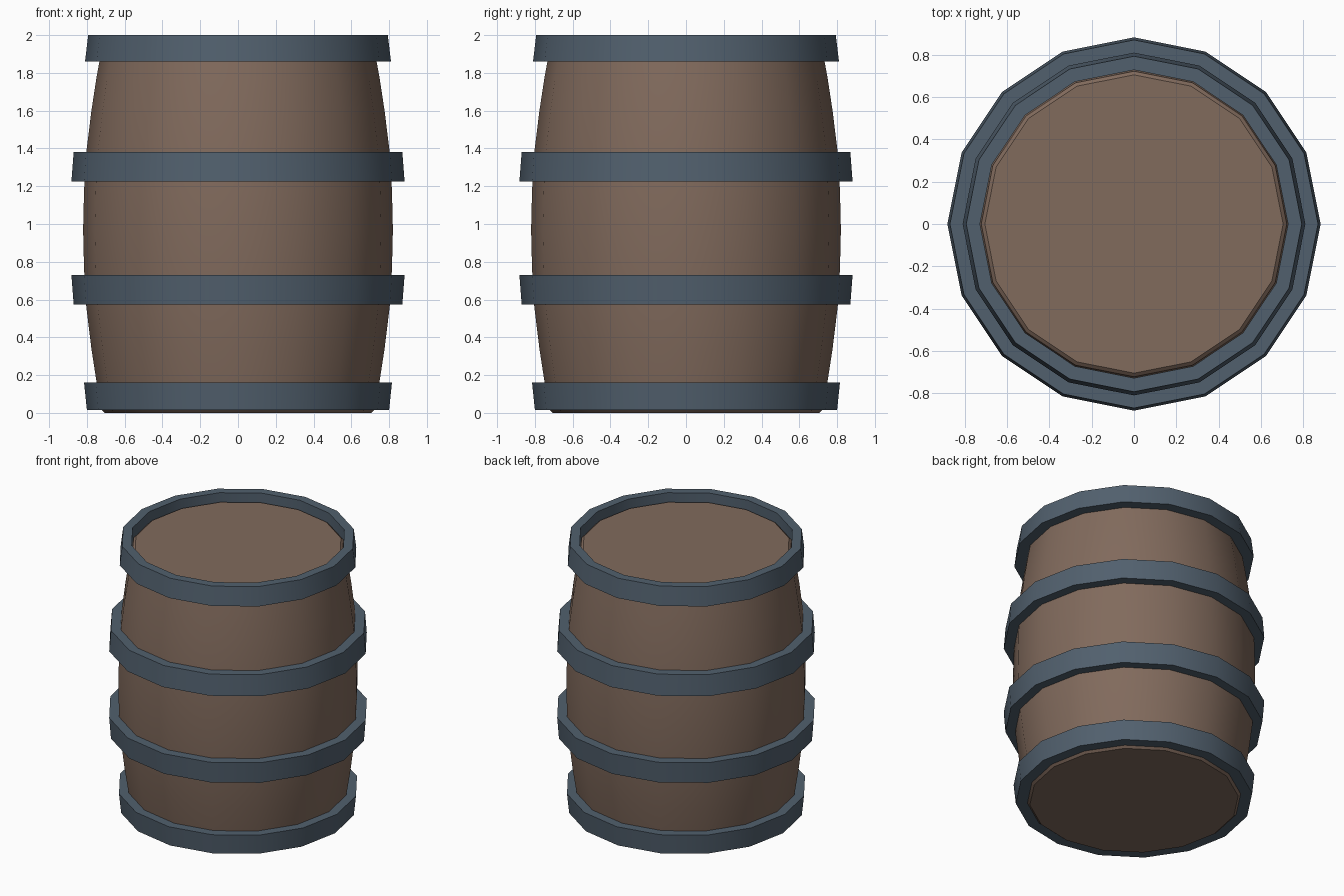
import bpy, bmesh, math

if "Cube" in bpy.data.objects:
    bpy.data.objects.remove(bpy.data.objects["Cube"])

SIDES = 16


def material(name, rgb):
    m = bpy.data.materials.new(name)
    m.diffuse_color = (*rgb, 1)
    m.use_nodes = True
    m.node_tree.nodes["Principled BSDF"].inputs["Base Color"].default_value = m.diffuse_color
    return m


wood = material("brown wood", (0.22, 0.145, 0.108))
steel = material("blue grey steel", (0.083, 0.117, 0.155))


def lathe(name, profile, mat, closed):
    """Spin (radius, z) points around z; closed profiles make rings, open ones get end caps."""
    bm = bmesh.new()
    rows = []
    for r, z in profile:
        rows.append([bm.verts.new((r * math.cos(2 * math.pi * i / SIDES),
                                   r * math.sin(2 * math.pi * i / SIDES), z))
                     for i in range(SIDES)])
    pairs = list(zip(rows, rows[1:]))
    if closed:
        pairs.append((rows[-1], rows[0]))
    else:
        bm.faces.new(rows[0])
        bm.faces.new(rows[-1])
    for a, b in pairs:
        for i in range(SIDES):
            j = (i + 1) % SIDES
            bm.faces.new((a[i], a[j], b[j], b[i]))
    bmesh.ops.recalc_face_normals(bm, faces=bm.faces)
    mesh = bpy.data.meshes.new(name)
    bm.to_mesh(mesh)
    bm.free()
    mesh.materials.append(mat)
    obj = bpy.data.objects.new(name, mesh)
    bpy.context.collection.objects.link(obj)
    bpy.ops.object.select_all(action='DESELECT')
    obj.select_set(True)
    bpy.context.view_layer.objects.active = obj
    bpy.ops.object.shade_smooth_by_angle(angle=math.radians(32))
    return obj


# Bulging wooden body, mirrored about its middle height
MID = 0.97
half = [(0.705, 0.0), (0.722, 0.015), (0.75, 0.17), (0.776, 0.34),
        (0.803, 0.56), (0.815, 0.76)]
body = half + [(0.82, MID)] + [(r, 2 * MID - z) for r, z in reversed(half)]
lathe("barrel_body", body, wood, False)

# Steel hoops: inner radius, bottom radius, top radius, bottom z, top z
hoops = {
    "bottom_hoop": (0.72, 0.80, 0.815, 0.015, 0.16),
    "lower_hoop": (0.79, 0.87, 0.882, 0.575, 0.73),
    "upper_hoop": (0.79, 0.882, 0.87, 1.225, 1.38),
    "top_hoop": (0.728, 0.81, 0.793, 1.86, 2.0),
}
for name, (ri, rb, rt, z0, z1) in hoops.items():
    lathe(name, [(ri, z0), (rb, z0), (rt, z1), (ri, z1)], steel, True)
